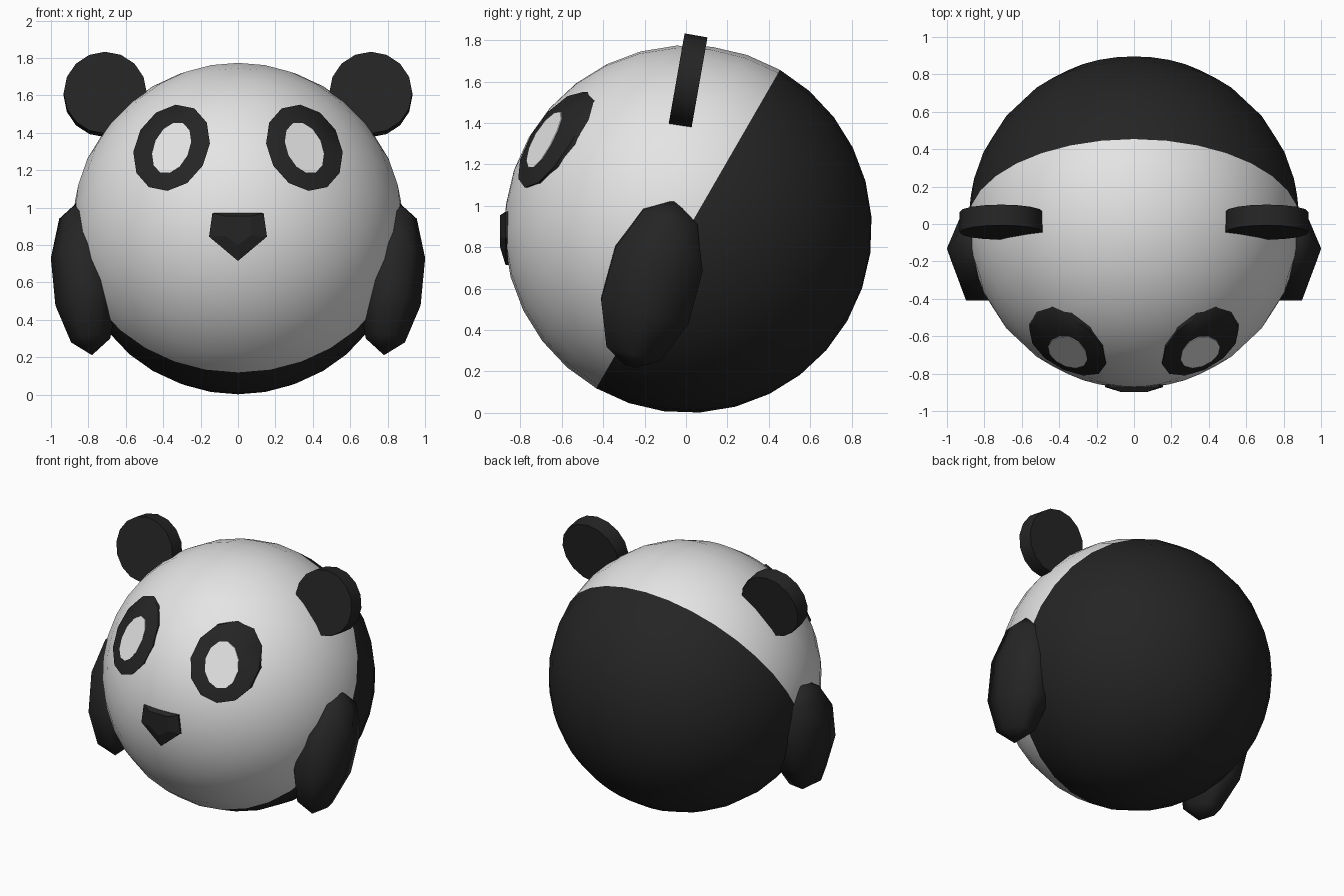
import bpy, bmesh, math
from mathutils import Matrix, Vector

if "Cube" in bpy.data.objects:
    bpy.data.objects.remove(bpy.data.objects["Cube"])

def material(name, v):
    m = bpy.data.materials.new(name)
    m.diffuse_color = (v, v, v, 1)
    m.use_nodes = True
    m.node_tree.nodes["Principled BSDF"].inputs["Base Color"].default_value = m.diffuse_color
    return m

BLACK = material("soft black", 0.018)
WHITE = material("white", 0.78)
R, CY, CZ = 0.888, 0.01, 0.888      # body radius and centre

def finish(name, bm, mats, smooth=True, angle=180):
    bmesh.ops.recalc_face_normals(bm, faces=bm.faces)
    me = bpy.data.meshes.new(name)
    bm.to_mesh(me)
    bm.free()
    ob = bpy.data.objects.new(name, me)
    bpy.context.collection.objects.link(ob)
    for m in mats:
        me.materials.append(m)
    if smooth:
        bpy.ops.object.select_all(action='DESELECT')
        bpy.context.view_layer.objects.active = ob
        ob.select_set(True)
        bpy.ops.object.shade_smooth_by_angle(angle=math.radians(angle))
    return ob

def rot(deg, axis):
    return Matrix.Rotation(math.radians(deg), 4, axis)

def loft(bm, rings, cap_first=True, cap_last=True):
    """Skin a list of equal point rings with quads."""
    vs = [[bm.verts.new(p) for p in r] for r in rings]
    n = len(vs[0])
    for a, b in zip(vs, vs[1:]):
        for i in range(n):
            j = (i + 1) % n
            bm.faces.new((a[i], a[j], b[j], b[i]))
    if cap_first:
        bm.faces.new(vs[0])
    if cap_last:
        bm.faces.new(vs[-1])

# Body: tilted sphere, white front half and black back half
bm = bmesh.new()
bmesh.ops.create_uvsphere(bm, u_segments=32, v_segments=16, radius=R)
for f in bm.faces:
    f.material_index = 0 if f.calc_center_median().z > 0 else 1
bm.transform(Matrix.Translation((0, CY, CZ)) @ rot(60, 'X'))
finish("body", bm, [WHITE, BLACK])

def eye_ring(s, a, b, tilt, off, n=12):
    """Leaning ellipse seen from the front, laid onto the body."""
    t, pts = math.radians(tilt), []
    for i in range(n):
        q = 2 * math.pi * i / n
        u, v = b * math.cos(q), a * math.sin(q)
        x = 0.355 + u * math.cos(t) - v * math.sin(t)
        z = 1.32 + u * math.sin(t) + v * math.cos(t)
        y = CY - math.sqrt((R + off) ** 2 - x * x - (z - CZ) ** 2)
        pts.append((s * x, y, z))
    return pts

for s, side in ((1, "right"), (-1, "left")):
    # Ear: tilted round disc
    bm = bmesh.new()
    bmesh.ops.create_cone(bm, cap_ends=True, segments=16, radius1=0.222,
                          radius2=0.222, depth=0.112)
    bm.transform(Matrix.Translation((s * 0.71, 0.01, 1.605)) @ rot(80, 'X'))
    finish(side + "_ear", bm, [BLACK], angle=40)

    # Arm: coarse six-sided ellipsoid leaning back and outwards
    bm = bmesh.new()
    bmesh.ops.create_uvsphere(bm, u_segments=6, v_segments=5, radius=1)
    ring = next(v.co for v in bm.verts if abs(v.co.z) < 0.9)
    bm.transform(Matrix.Rotation(-math.atan2(ring.y, ring.x), 4, 'Z'))
    bm.transform(Matrix.Translation((s * 0.82, -0.165, 0.62)) @ rot(s * 5.5, 'Y')
                 @ rot(-15, 'X') @ Matrix.Diagonal((0.178, 0.265, 0.425, 1)))
    finish(side + "_arm", bm, [BLACK])

    # Eye patch and white eye, thin plates on the body
    bm = bmesh.new()
    loft(bm, [eye_ring(s, 0.243, 0.192, 30, -0.02),
              eye_ring(s, 0.243, 0.192, 30, 0.010),
              eye_ring(s, 0.145, 0.094, 25, 0.014)], False, True)
    finish(side + "_eye_patch", bm, [BLACK], angle=40)
    bm = bmesh.new()
    loft(bm, [eye_ring(s, 0.145, 0.094, 25, 0.012),
              eye_ring(s, 0.145, 0.094, 25, 0.017)])
    finish(side + "_eye", bm, [WHITE], False)

# Nose: small five-sided bevelled plate
outline = [(-0.137, 0.972), (0.137, 0.972), (0.155, 0.845), (0, 0.715), (-0.155, 0.845)]
front = [(-0.07, 0.955), (0.07, 0.955), (0.07, 0.85), (0, 0.80), (-0.07, 0.85)]
bm = bmesh.new()
loft(bm, [[(x, -0.83, z) for x, z in outline],
          [(x, -0.872, z) for x, z in outline],
          [(x, -0.898, z) for x, z in front]])
finish("nose", bm, [BLACK], False)
